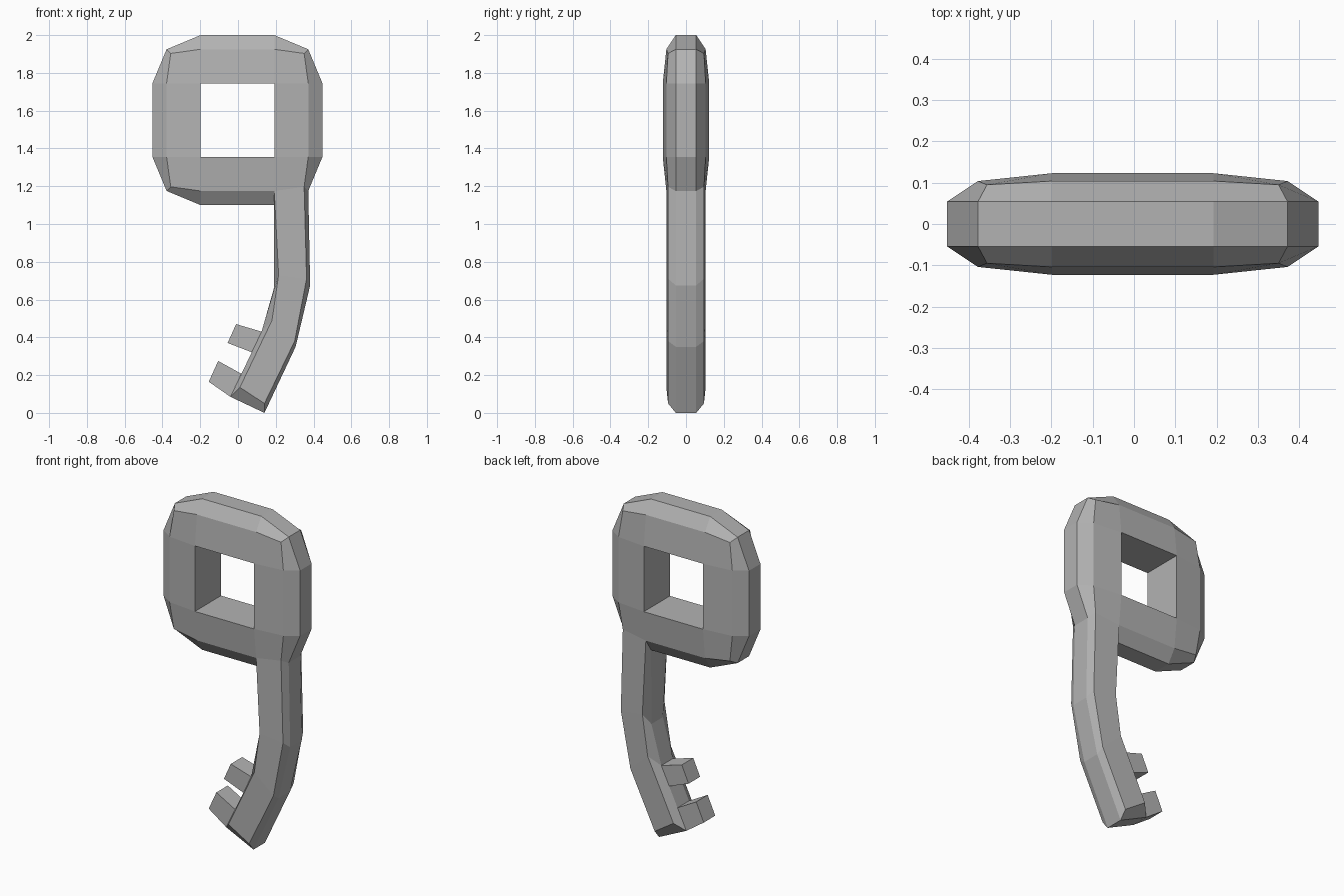
import bpy

cube = bpy.data.objects.get("Cube")
if cube:
    bpy.data.objects.remove(cube, do_unlink=True)

grey = bpy.data.materials.new("plain grey")
grey.use_nodes = True
grey.diffuse_color = (0.45, 0.45, 0.45, 1)
grey.node_tree.nodes["Principled BSDF"].inputs["Base Color"].default_value = grey.diffuse_color


def add_mesh(name, verts, faces):
    mesh = bpy.data.meshes.new(name)
    mesh.from_pydata(verts, [], faces)
    mesh.materials.append(grey)
    obj = bpy.data.objects.new(name, mesh)
    bpy.context.collection.objects.link(obj)
    bpy.context.view_layer.objects.active = obj
    obj.select_set(True)
    bpy.ops.object.mode_set(mode='EDIT')
    bpy.ops.mesh.select_all(action='SELECT')
    bpy.ops.mesh.remove_doubles(threshold=0.0005)
    bpy.ops.mesh.normals_make_consistent(inside=False)
    bpy.ops.object.mode_set(mode='OBJECT')
    obj.select_set(False)
    return obj


# Bow: each quarter of the ring is one corner plus half of two straight sides
CX, CZ = -0.003, 1.55
HOLE, MID, RIM = 0.195, 0.375, 0.45
FACE_Y, MID_Y, CORNER_Y, RIM_Y = 0.123, 0.104, 0.095, 0.054
side = [  # straight side, from the hole out to the rim: offset, depth
    (HOLE, FACE_Y), (MID, MID_Y), (RIM, RIM_Y)]
corner = [(HOLE, HOLE, FACE_Y), (0.353, 0.353, CORNER_Y), (MID, MID, RIM_Y)]
verts, faces = [], []


def quad(*points):
    start = len(verts)
    verts.extend(points)
    faces.append(tuple(range(start, start + len(points))))


def turn(p, k):
    """Turn a point about the bow centre by k quarter turns."""
    x, y, z = p
    for _ in range(k):
        x, z = -z, x
    return (CX + x, y, CZ + z)


for k in range(4):
    for s in (-1, 1):
        for (a, ya), (b, yb) in zip(side, side[1:]):
            quad(*[turn(p, k) for p in ((-HOLE, s * ya, a), (HOLE, s * ya, a),
                                        (HOLE, s * yb, b), (-HOLE, s * yb, b))])
        # corner facets
        (hx, hz, hy), (mx, mz, my), (rx, rz, ry) = corner
        m = (mx, s * my, mz)
        r = (rx, s * ry, rz)
        top = [(HOLE, s * y, d) for d, y in side]
        end = [(d, s * y, HOLE) for d, y in side]
        quad(*[turn(p, k) for p in (top[0], top[1], m, end[1])])
        quad(*[turn(p, k) for p in (top[1], top[2], r, m)])
        quad(*[turn(p, k) for p in (m, r, end[2], end[1])])
    # hole wall and outer rim bands
    rim = [(-HOLE, RIM), (HOLE, RIM), (MID, MID), (RIM, HOLE)]
    for (x0, z0), (x1, z1) in zip(rim, rim[1:]):
        quad(*[turn(p, k) for p in ((x0, -RIM_Y, z0), (x1, -RIM_Y, z1),
                                    (x1, RIM_Y, z1), (x0, RIM_Y, z0))])
    quad(*[turn(p, k) for p in ((-HOLE, -FACE_Y, HOLE), (HOLE, -FACE_Y, HOLE),
                                (HOLE, FACE_Y, HOLE), (-HOLE, FACE_Y, HOLE))])
add_mesh("bow", verts, faces)

# Shaft: chamfered sections, each as left edge, face left, face right, right edge
depths = (RIM_Y, MID_Y, CORNER_Y, RIM_Y)
stations = [
    [(-0.04, 0.085), (0.01, 0.135), (0.14, 0.05), (0.14, 0.0)],
    [(0.125, 0.43), (0.18, 0.49), (0.30, 0.38), (0.305, 0.35)],
    [(0.19, 0.66), (0.215, 0.73), (0.363, 0.71), (0.382, 0.675)],
    [(0.192, 1.1), (0.192, 1.175), (0.35, 1.197), (0.372, 1.175)],
]
verts, faces = [], []
for section in stations:
    verts += [(x, -d, z) for (x, z), d in zip(section, depths)]
    verts += [(x, d, z) for (x, z), d in reversed(list(zip(section, depths)))]
for i in range(len(stations) - 1):
    for j in range(8):
        a, b = i * 8 + j, i * 8 + (j + 1) % 8
        faces.append((a, b, b + 8, a + 8))
# end cap in facets, and a hidden cap inside the bow
for base in (0, 24):
    faces += [tuple(base + n for n in f)
              for f in ((0, 1, 2, 3), (0, 3, 4, 7), (4, 5, 6, 7))]
add_mesh("shaft", verts, faces)

# Bits: two teeth standing out from the shaft's inner edge
teeth = {
    "upper_bit": [(-0.01, 0.47), (-0.055, 0.37), (0.075, 0.32), (0.125, 0.43)],
    "lower_bit": [(-0.105, 0.275), (-0.155, 0.165), (-0.04, 0.085), (0.018, 0.207)],
}
for name, outline in teeth.items():
    verts = [(x, y, z) for y in (-RIM_Y, RIM_Y) for x, z in outline]
    faces = [(0, 1, 2, 3), (4, 5, 6, 7)]
    faces += [(j, (j + 1) % 4, (j + 1) % 4 + 4, j + 4) for j in range(4)]
    add_mesh(name, verts, faces)
